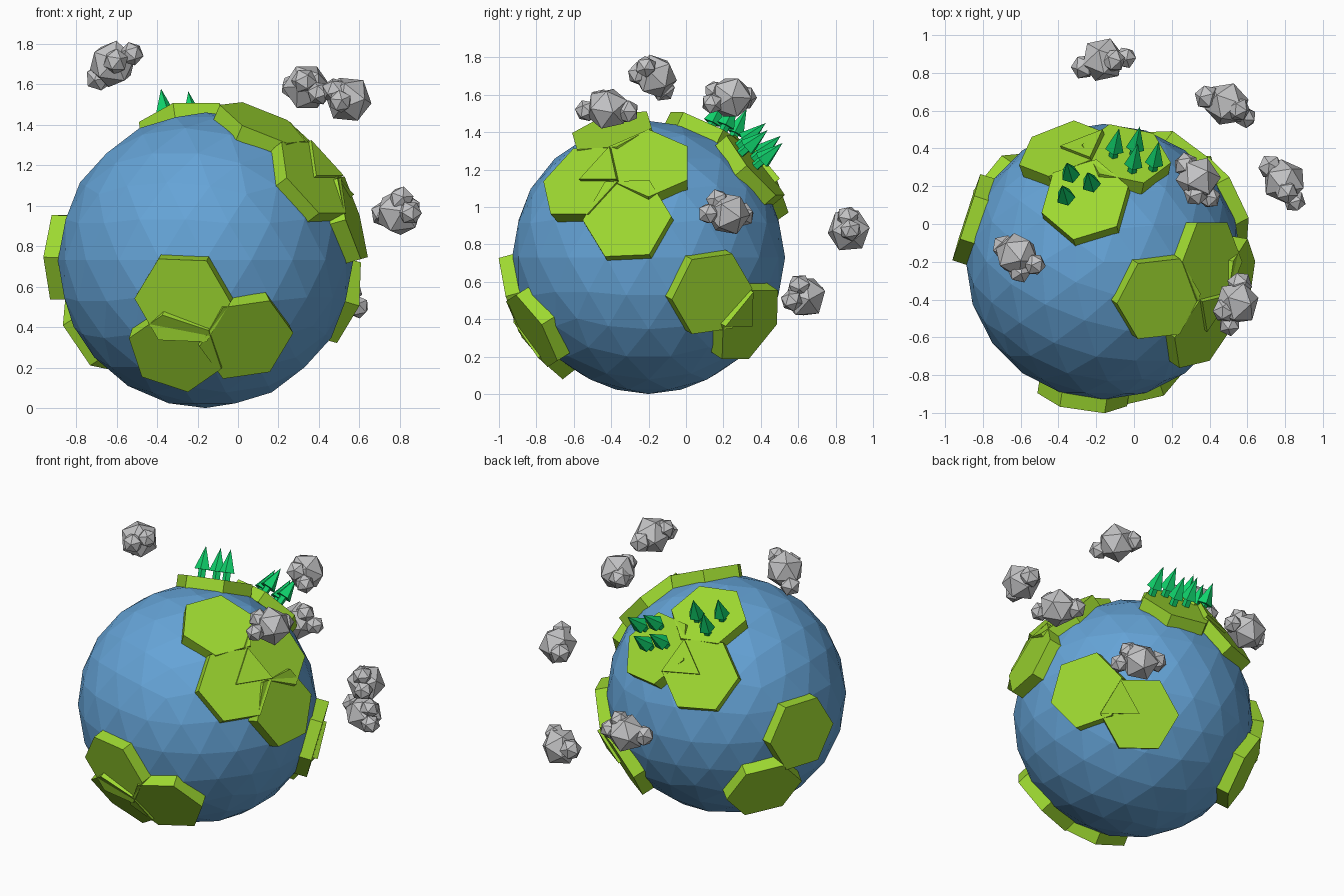
import bpy, bmesh, math
from mathutils import Vector, Matrix

if "Cube" in bpy.data.objects:
    bpy.data.objects.remove(bpy.data.objects["Cube"])

C = Vector((-0.16, -0.20, 0.73))   # planet centre
R = 0.73                           # planet radius
TOP, BASE, HEX = 0.765, 0.685, 0.24  # land plate heights above centre, corner radius


def material(name, rgb):
    m = bpy.data.materials.new(name)
    m.diffuse_color = (*rgb, 1)
    m.use_nodes = True
    m.node_tree.nodes["Principled BSDF"].inputs["Base Color"].default_value = m.diffuse_color
    return m


blue = material("ocean_blue", (0.13, 0.37, 0.68))
green = material("land_green", (0.34, 0.69, 0.03))
tree_green = material("tree_green", (0.005, 0.65, 0.15))
grey = material("cloud_grey", (0.55, 0.55, 0.56))


def finish(bm, name, mat):
    bmesh.ops.recalc_face_normals(bm, faces=bm.faces[:])
    me = bpy.data.meshes.new(name)
    bm.to_mesh(me)
    bm.free()
    me.materials.append(mat)
    ob = bpy.data.objects.new(name, me)
    bpy.context.collection.objects.link(ob)
    return ob


def add_prism(bm, points, normal, low, high):
    """Extrude a flat outline along normal between two heights from the planet centre."""
    lo = [bm.verts.new(C + p + normal * low) for p in points]
    hi = [bm.verts.new(C + p + normal * high) for p in points]
    bm.faces.new(lo[::-1])
    bm.faces.new(hi)
    n = len(points)
    for i in range(n):
        bm.faces.new((lo[i], lo[(i + 1) % n], hi[(i + 1) % n], hi[i]))


def land_plate(name, direction, corner, wedge=False):
    """Hexagonal plate tangent to the planet; corner points one vertex."""
    n = Vector(direction).normalized()
    u = Vector(corner)
    u = (u - n * u.dot(n)).normalized()
    v = n.cross(u)
    ring = [(u * math.cos(k * math.pi / 3) + v * math.sin(k * math.pi / 3)) * HEX
            for k in range(6)]
    bm = bmesh.new()
    add_prism(bm, ring, n, BASE, TOP)
    if wedge:  # one raised triangular sector
        add_prism(bm, [Vector((0, 0, 0)), ring[0], ring[1]], n, TOP - 0.02, TOP + 0.018)
    finish(bm, name, green)
    return n


# Ocean
bm = bmesh.new()
bmesh.ops.create_icosphere(bm, subdivisions=3, radius=R, matrix=Matrix.Translation(C))
finish(bm, "ocean_sphere", blue)

# Land: direction from the centre, corner hint, raised sector
plates = {
    "front_land_a": ((-0.115, -0.735, -0.20), (1, 0, 0), False),
    "front_land_b": ((0.20, -0.62, -0.39), (1, 0, 0), False),
    "front_land_c": ((-0.15, -0.59, -0.46), (0.1, 0, -1), False),
    "right_land_a": ((0.29, -0.195, 0.675), (-1, 0, 0), False),
    "right_land_b": ((0.53, -0.36, 0.405), (0.553, 0.834, 0), True),
    "right_land_c": ((0.726, -0.115, 0.21), (0, 1, 0), False),
    "right_land_d": ((0.575, 0.0, 0.505), (-0.28, 0, 0.32), False),
    "top_land_a": ((-0.10, 0.33, 0.683), (0.956, 0.29, 0), False),
    "top_land_b": ((-0.225, 0.60, 0.417), (0.22, -0.027, 0.315), True),
    "top_land_c": ((0.12, 0.57, 0.49), (1, -0.2, 0), False),
    "back_land_a": ((0.657, 0.34, -0.195), (0, 1, 0), False),
    "back_land_b": ((0.403, 0.543, -0.36), (0.24, 0.01, 0.28), True),
    "left_land_a": ((-0.727, 0.236, 0.015), (0.3, 1, 0), False),
    "left_land_b": ((-0.555, 0.39, -0.353), (0.8, 0.6, 0), False),
}
normals = {k: land_plate(k, *v) for k, v in plates.items()}


# Trees: five-sided cone on a short stub, standing square on a plate
def tree(name, plate, x, y):
    n = normals[plate]
    dx, dy = x - C.x, y - C.y
    foot = C + Vector((dx, dy, (TOP - n.x * dx - n.y * dy) / n.z))
    place = Matrix.Translation(foot) @ n.to_track_quat('Z', 'Y').to_matrix().to_4x4()
    bm = bmesh.new()
    for r1, r2, z0, h in ((0.025, 0.025, -0.02, 0.08), (0.052, 0.0, 0.05, 0.145)):
        bmesh.ops.create_cone(bm, cap_ends=True, segments=5, radius1=r1, radius2=r2, depth=h,
                              matrix=place @ Matrix.Translation((0, 0, z0 + h / 2)))
    bmesh.ops.remove_doubles(bm, verts=bm.verts[:], dist=0.0005)
    finish(bm, name, tree_green)


spots = [("top_land_a", -0.355, 0.12), ("top_land_a", -0.33, 0.24), ("top_land_a", -0.22, 0.19),
         ("top_land_c", -0.11, 0.36), ("top_land_c", 0.0, 0.37),
         ("top_land_c", 0.10, 0.29), ("top_land_c", -0.01, 0.28)]
for i, s in enumerate(spots):
    tree(f"tree_{i + 1}", *s)


# Clouds: a big lump with smaller lumps along an axis
def cloud(name, centre, axis):
    c, a = Vector(centre), Vector(axis)
    side = a.cross(c - C).normalized() * 0.07
    out = (c - C).normalized() * 0.03
    lumps = ((c, 0.12), (c + a, 0.06), (c - a * 0.85 - out, 0.068),
             (c + a * 0.45 + side, 0.065))
    bm = bmesh.new()
    for k, (p, r) in enumerate(lumps):
        spin = Matrix.Rotation(0.7 * k + c.x * 3, 4, (1, 0.5, 0.3))
        bmesh.ops.create_icosphere(bm, subdivisions=1, radius=r,
                                   matrix=Matrix.Translation(p) @ spin)
    finish(bm, name, grey)


clouds = [((-0.62, -0.165, 1.70), (0.095, -0.05, 0.05)),
          ((0.34, 0.24, 1.585), (0.06, -0.10, -0.03)),
          ((0.545, -0.42, 1.525), (-0.04, -0.115, -0.01)),
          ((0.795, 0.225, 0.965), (0.055, -0.105, 0.0)),
          ((0.49, 0.635, 0.52), (0.10, -0.07, -0.02)),
          ((-0.165, 0.87, 0.875), (0.12, 0.01, 0.0))]
for i, (c, a) in enumerate(clouds):
    cloud(f"cloud_{i + 1}", c, a)
